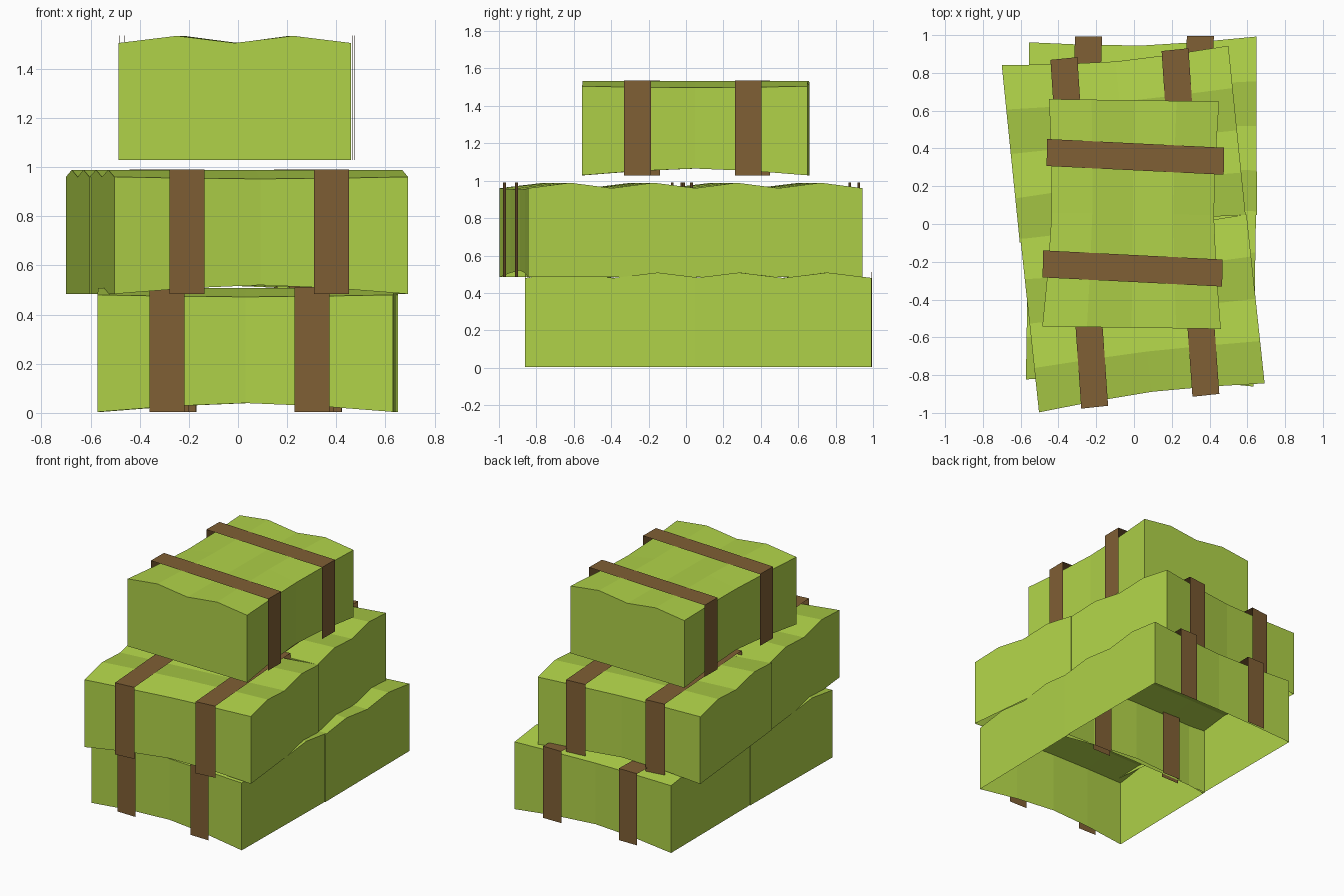
import bpy, math

if "Cube" in bpy.data.objects:
    bpy.data.objects.remove(bpy.data.objects["Cube"])


def material(name, rgb):
    m = bpy.data.materials.new(name)
    m.diffuse_color = (*rgb, 1)
    m.use_nodes = True
    m.node_tree.nodes["Principled BSDF"].inputs["Base Color"].default_value = m.diffuse_color
    return m


GREEN = material("leaf green", (0.43, 0.64, 0.065))
BROWN = material("strap brown", (0.215, 0.115, 0.035))


def loft(name, sections, mat, caps):
    """Join equal cross-sections into a shell that is open underneath."""
    n = len(sections[0])
    verts = [p for s in sections for p in s]
    faces = [(i * n + j, (i + 1) * n + j, (i + 1) * n + j + 1, i * n + j + 1)
             for i in range(len(sections) - 1) for j in range(n - 1)]
    if caps:
        last = (len(sections) - 1) * n
        faces.append(tuple(range(n)))
        faces.append(tuple(reversed(range(last, last + n))))
    me = bpy.data.meshes.new(name)
    me.from_pydata(verts, [], faces)
    me.materials.append(mat)
    ob = bpy.data.objects.new(name, me)
    bpy.context.collection.objects.link(ob)
    return ob


def bundle_sections():
    """Wavy top across the width, long sides pinched in at the middle."""
    out = []
    for i in range(5):
        t = i / 4
        u = -0.602 + 1.204 * t
        k = (0, 0.65, 1, 0.65, 0)[i]
        lo = -0.468 + 0.026 * t + 0.032 * k
        hi = 0.477 - 0.019 * t - 0.032 * k
        sec = [(u, lo, 0.036 * k)]
        for j in range(5):
            z = 0.505 if j % 2 else 0.476
            if j in (0, 4):
                z -= 0.008 * k
            sec.append((u, lo + (hi - lo) * j / 4, z))
        sec.append((u, hi, 0.036 * k))
        out.append(sec)
    return out


def strap_sections(u0, v0, u1, v1, width=0.143):
    """Thin ribbon over the top and down both long sides."""
    h = width / 2
    return [[(u0 + d, v0, 0), (u0 + d, v0, 0.507), (u1 + d, v1, 0.507), (u1 + d, v1, 0)]
            for d in (-h, h)]


def bundle(name, x, y, z, angle):
    parts = [
        loft(name + "_block", bundle_sections(), GREEN, True),
        loft(name + "_strap_a", strap_sections(-0.306, -0.472, -0.271, 0.479), BROWN, False),
        loft(name + "_strap_b", strap_sections(0.286, -0.472, 0.319, 0.466), BROWN, False),
    ]
    for ob in parts:
        ob.location = (x, y, z)
        ob.rotation_euler.z = math.radians(angle)


# Two bundles below, two turned ones on them, one crosswise on top
bundle("bottom_front", 0.037, -0.374, 0.004, 179.1)
bundle("bottom_back", 0.047, 0.522, 0.004, 180.2)
bundle("middle_front", 0.046, -0.468, 0.484, 6.1)
bundle("middle_back", -0.053, 0.427, 0.484, 5.8)
bundle("top", 0.0, 0.053, 1.029, 89.2)
